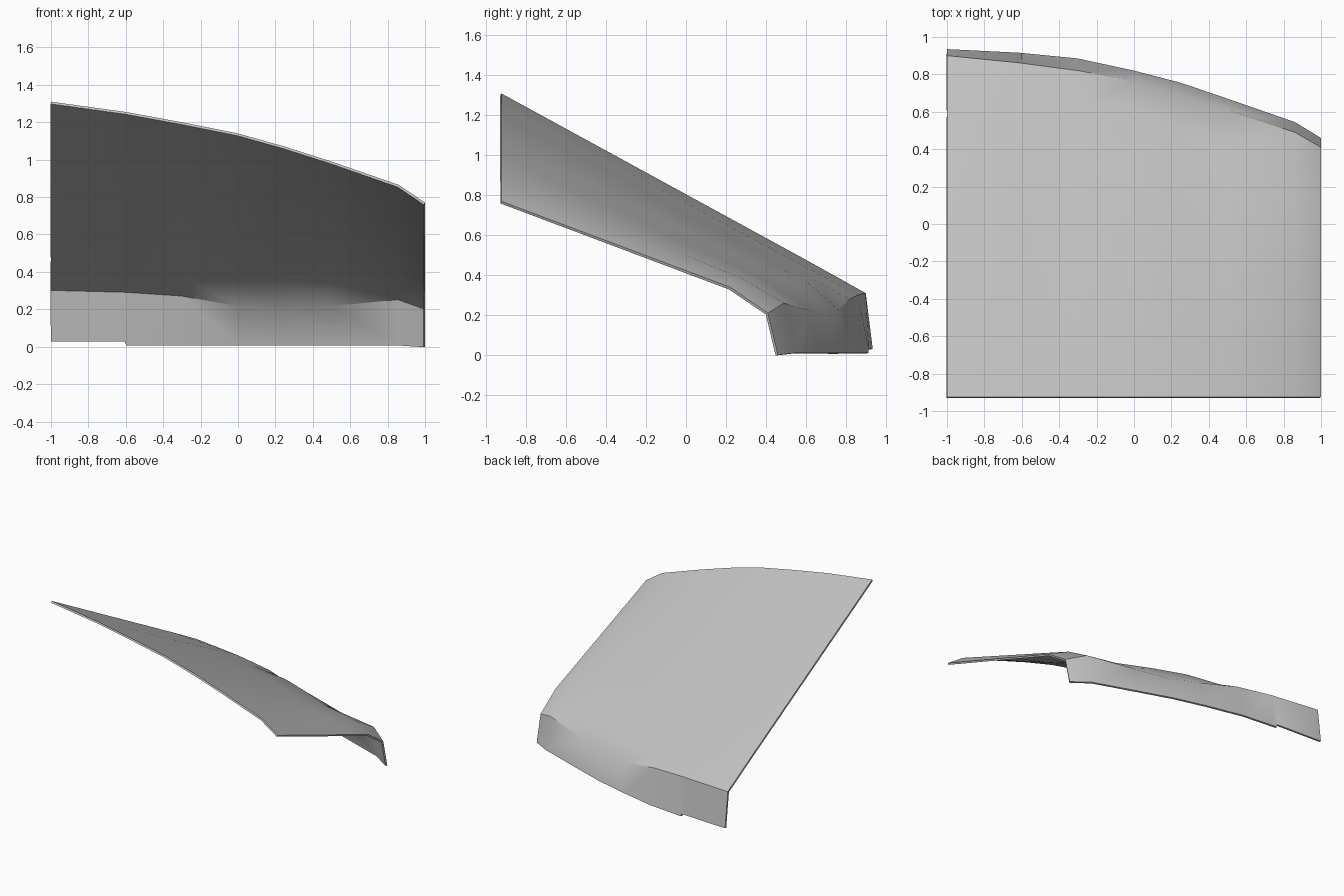
import bpy
import bmesh
from mathutils import Vector

cube = bpy.data.objects.get("Cube")
if cube:
    bpy.data.objects.remove(cube, do_unlink=True)

# Painted metal
paint = bpy.data.materials.new("pale grey paint")
paint.use_nodes = True
colour = (0.55, 0.55, 0.55, 1.0)
paint.diffuse_color = colour
paint.node_tree.nodes["Principled BSDF"].inputs["Base Color"].default_value = colour

# Cross-sections along x:
# x, front z, knee y, knee z, rear edge y, rear edge z, lip foot y, lip foot z
STATIONS = [
    (-1.00, 1.31, .60, .477, .90, .31, .935, .03),
    (-.600, 1.255, .62, .429, .86, .30, .915, .03),
    (-.595, 1.254, .62, .428, .859, .30, .914, .01),
    (-.30, 1.20, .62, .388, .82, .28, .885, .01),
    (0.00, 1.14, .60, .370, .765, .225, .82, .01),
    (0.25, 1.07, .50, .375, .695, .20, .755, .01),
    (0.50, .99, .38, .380, .61, .225, .67, .01),
    (0.86, .865, .28, .385, .49, .26, .545, .01),
    (1.00, .77, .22, .340, .41, .21, .46, 0.0),
]
SLOPE_STEPS = 5


def section(x, front_z, knee_y, knee_z, rear_y, rear_z, foot_y, foot_z):
    """Points from the front edge, down the slope, to the foot of the lip."""
    front = Vector((x, -.925, front_z))
    knee = Vector((x, knee_y, knee_z))
    points = [front.lerp(knee, i / SLOPE_STEPS) for i in range(SLOPE_STEPS + 1)]
    rear = Vector((x, rear_y, rear_z))
    return points + [rear, Vector((x, foot_y, foot_z))]


# Sloping panel with its folded rear lip
bm = bmesh.new()
rows = [[bm.verts.new(p) for p in section(*s)] for s in STATIONS]
for a, b in zip(rows, rows[1:]):
    for j in range(len(a) - 1):
        bm.faces.new((a[j], b[j], b[j + 1], a[j + 1]))
mesh = bpy.data.meshes.new("sloping_panel")
bm.to_mesh(mesh)
bm.free()
mesh.materials.append(paint)
panel = bpy.data.objects.new("sloping_panel", mesh)
bpy.context.collection.objects.link(panel)

# Sheet thickness
sheet = panel.modifiers.new("sheet thickness", 'SOLIDIFY')
sheet.thickness = .014
sheet.offset = -1
sheet.use_even_offset = True

bpy.ops.object.select_all(action='DESELECT')
panel.select_set(True)
bpy.context.view_layer.objects.active = panel
bpy.ops.object.modifier_apply(modifier=sheet.name)
bpy.ops.object.shade_smooth_by_angle(angle=.65)
